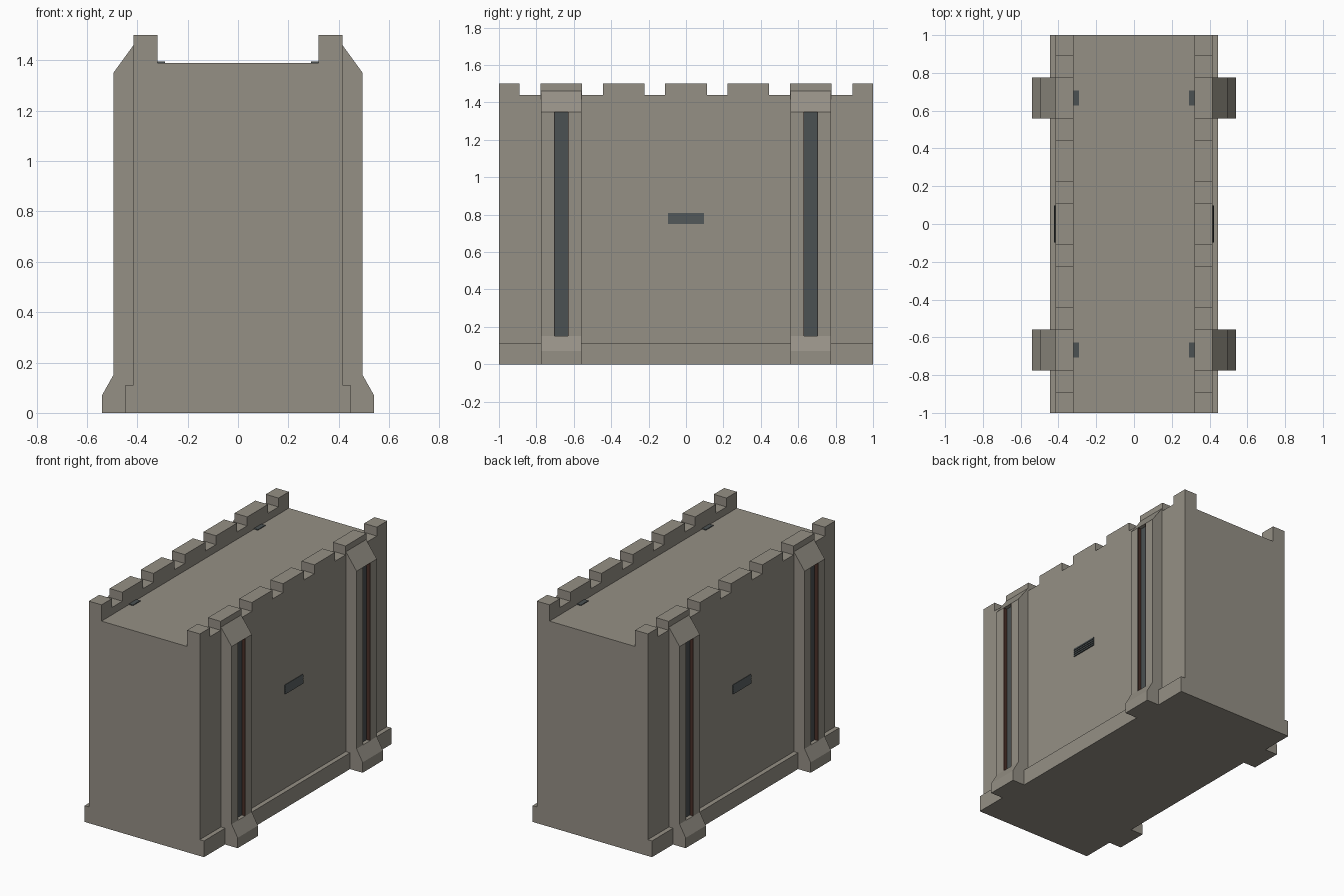
import bpy, bmesh

if "Cube" in bpy.data.objects:
    bpy.data.objects.remove(bpy.data.objects["Cube"])


def material(name, rgb):
    m = bpy.data.materials.new(name)
    m.diffuse_color = (*rgb, 1)
    m.use_nodes = True
    m.node_tree.nodes["Principled BSDF"].inputs["Base Color"].default_value = m.diffuse_color
    return m


STONE = material("warm grey stone", (0.30, 0.278, 0.235))
SLATE = material("dark slate", (0.07, 0.082, 0.084))
BROWN = material("dark red brown", (0.07, 0.03, 0.022))


def prism(bm, profile, y0, y1):
    """Extrude an (x, z) profile from y0 to y1."""
    a = [bm.verts.new((x, y0, z)) for x, z in profile]
    b = [bm.verts.new((x, y1, z)) for x, z in profile]
    n = len(profile)
    bm.faces.new(a)
    bm.faces.new(b[::-1])
    for i in range(n):
        bm.faces.new((a[i], b[i], b[(i + 1) % n], a[(i + 1) % n]))


def box(bm, x0, x1, y0, y1, z0, z1):
    prism(bm, [(x0, z0), (x1, z0), (x1, z1), (x0, z1)], y0, y1)


def finish(bm, name, mat, mirror=True):
    bmesh.ops.recalc_face_normals(bm, faces=bm.faces)
    me = bpy.data.meshes.new(name)
    bm.to_mesh(me)
    bm.free()
    me.materials.append(mat)
    ob = bpy.data.objects.new(name, me)
    bpy.context.collection.objects.link(ob)
    if mirror:
        mod = ob.modifiers.new("mirror", 'MIRROR')
        mod.use_mirror_merge = False
    return ob


# Wall block with plinth, low parapets and sunken walkway
half = [(0.446, 0), (0.446, 0.11), (0.415, 0.11), (0.415, 1.44), (0.32, 1.44), (0.32, 1.39)]
bm = bmesh.new()
prism(bm, half + [(-x, z) for x, z in reversed(half)], -1, 1)
finish(bm, "wall_block", STONE, mirror=False)

# Battlements along both parapets
bm = bmesh.new()
for i in range(7):
    c = (i - 3) / 3
    box(bm, 0.32, 0.415, max(-1, c - 0.111), min(1, c + 0.111), 1.44, 1.5)
finish(bm, "battlements", STONE)

# Buttresses: two jambs with a foot and a cap between them, leaving a slot
full = [(0.41, 0), (0.54, 0), (0.54, 0.07), (0.495, 0.15), (0.495, 1.35), (0.415, 1.46), (0.41, 1.46)]
foot = [(0.41, 0), (0.54, 0), (0.54, 0.07), (0.495, 0.15), (0.41, 0.15)]
cap = [(0.41, 1.35), (0.495, 1.35), (0.415, 1.46), (0.41, 1.46)]
W, S = 0.108, 0.04
stone, strip, liner = bmesh.new(), bmesh.new(), bmesh.new()
for c in (-0.667, 0.667):
    prism(stone, full, c - W, c - S)
    prism(stone, full, c + S, c + W)
    prism(stone, foot, c - S, c + S)
    prism(stone, cap, c - S, c + S)
    # Dark strip in the slot, and its end showing on the walkway
    box(strip, 0.41, 0.47, c - S, c + S, 0.14, 1.36)
    box(strip, 0.29, 0.33, c - S, c + S, 1.38, 1.395)
    # Thin edging on both sides of the slot
    for s in (-1, 1):
        y = sorted((c + s * S, c + s * (S - 0.004)))
        box(liner, 0.465, 0.494, y[0], y[1], 0.15, 1.35)
finish(stone, "buttresses", STONE)
finish(strip, "slot_strips", SLATE)
finish(liner, "slot_edging", BROWN)

# Louvred vent in the middle of each long side
bm = bmesh.new()
for i in range(4):
    z = 0.75 + i * 0.015
    prism(bm, [(0.41, z), (0.423, z), (0.418, z + 0.015), (0.41, z + 0.015)], -0.097, 0.097)
finish(bm, "vent_slats", SLATE)
